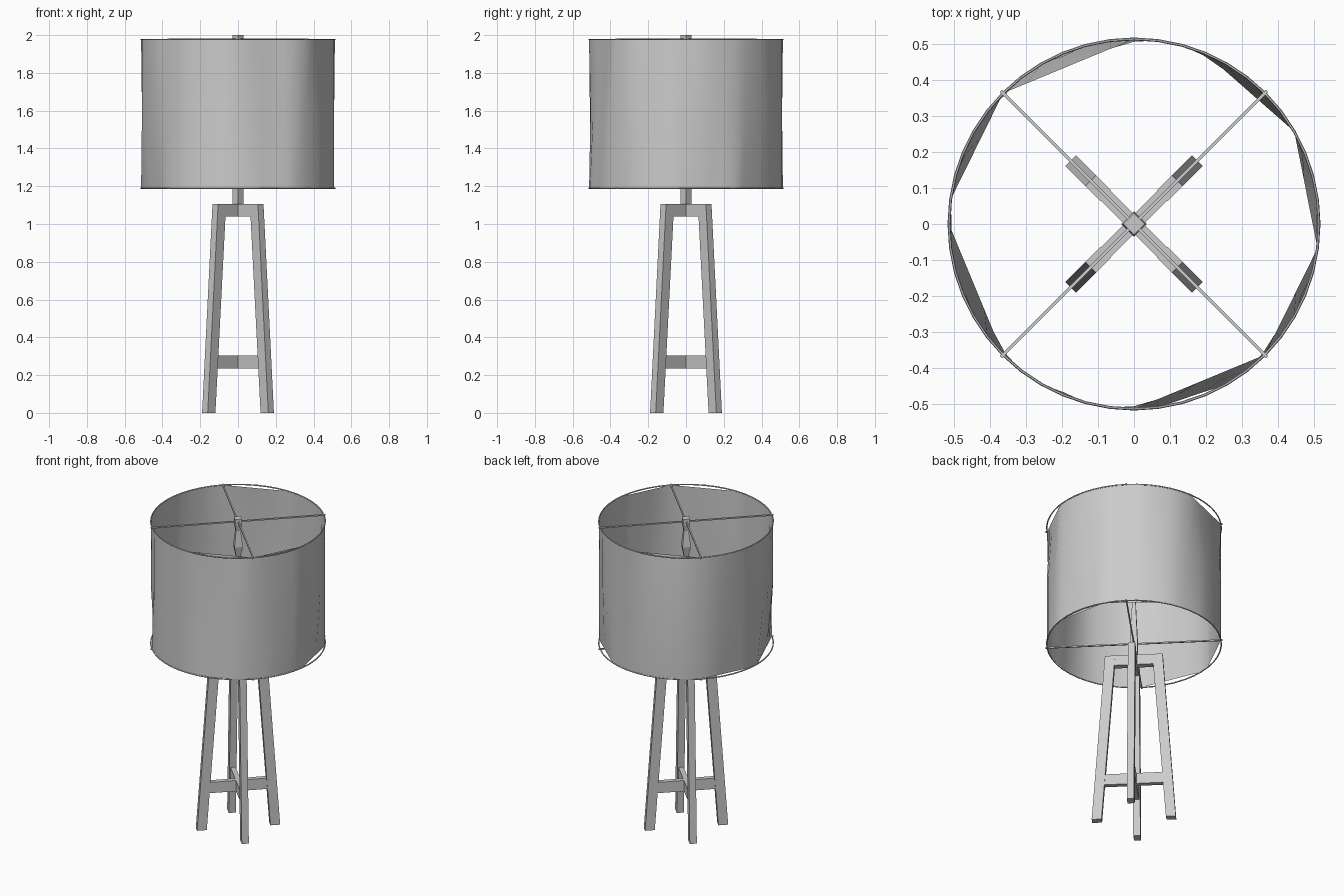
import bpy, bmesh, math, random
from mathutils import Matrix, Vector

cube = bpy.data.objects.get("Cube")
if cube:
    bpy.data.objects.remove(cube, do_unlink=True)
random.seed(4)

grey = bpy.data.materials.new("plain_grey")
grey.use_nodes = True
grey.diffuse_color = (0.6, 0.6, 0.6, 1)
grey.node_tree.nodes["Principled BSDF"].inputs["Base Color"].default_value = (0.6, 0.6, 0.6, 1)


def finish(bm, name, smooth=None, fix_normals=True):
    if fix_normals:
        bmesh.ops.recalc_face_normals(bm, faces=bm.faces)
    mesh = bpy.data.meshes.new(name)
    bm.to_mesh(mesh)
    bm.free()
    mesh.materials.append(grey)
    obj = bpy.data.objects.new(name, mesh)
    bpy.context.collection.objects.link(obj)
    if smooth:
        bpy.ops.object.select_all(action="DESELECT")
        obj.select_set(True)
        bpy.context.view_layer.objects.active = obj
        bpy.ops.object.shade_smooth_by_angle(angle=math.radians(smooth))
    return obj


def slab(name, outline, width, angle):
    """Extrude an (r, z) outline sideways and turn it about the z axis."""
    bm = bmesh.new()
    face = bm.faces.new([bm.verts.new((r, -width / 2, z)) for r, z in outline])
    grown = bmesh.ops.extrude_face_region(bm, geom=[face])["geom"]
    bmesh.ops.translate(bm, vec=(0, width, 0),
                        verts=[v for v in grown if isinstance(v, bmesh.types.BMVert)])
    bmesh.ops.rotate(bm, verts=bm.verts, matrix=Matrix.Rotation(math.radians(angle), 3, "Z"))
    return finish(bm, name)


def bar(name, half, low, high, width, angle):
    return slab(name, [(-half, low), (half, low), (half, high), (-half, high)], width, angle)


def loft(bm, rows, closed_ends=False):
    """Join rows of points around the axis with quads."""
    rings = [[bm.verts.new(p) for p in row] for row in rows]
    n = len(rings[0])
    for a, b in zip(rings, rings[1:]):
        for i in range(n):
            bm.faces.new((a[i], a[(i + 1) % n], b[(i + 1) % n], b[i]))
    if closed_ends:
        bm.faces.new(rings[0])
        bm.faces.new(rings[-1])


# Four splayed legs standing on the diagonals
for i, place in enumerate(("back_left", "back_right", "front_right", "front_left")):
    slab("leg_" + place, [(0.19, 0), (0.248, 0), (0.17, 1.105), (0.11, 1.105)],
         0.042, 45 + 90 * i)

# Crossed rails joining opposite legs
for i, angle in enumerate((45, 135)):
    bar(f"top_rail_{i + 1}", 0.13, 1.04, 1.105, 0.038, angle)
    bar(f"lower_rail_{i + 1}", 0.19, 0.235, 0.305, 0.03, angle)

# Square stem, narrow in the middle, with a finial
stem = [(0.03, 1.1), (0.03, 1.22), (0.014, 1.48), (0.014, 1.74),
        (0.036, 1.82), (0.02, 1.92), (0.03, 1.96), (0.03, 2.0)]
bm = bmesh.new()
loft(bm, [[(r * math.cos(i * math.pi / 2), r * math.sin(i * math.pi / 2), z)
           for i in range(4)] for r, z in stem], True)
finish(bm, "stem")

# Wire rings and cross wires at the top and bottom of the shade
TOP, BOTTOM, RADIUS = 1.977, 1.19, 0.513
for label, z in (("upper", TOP), ("lower", BOTTOM)):
    bpy.ops.mesh.primitive_torus_add(major_radius=RADIUS, minor_radius=0.004,
                                     major_segments=48, minor_segments=6, location=(0, 0, z))
    ring = bpy.context.object
    ring.name = label + "_ring"
    ring.data.materials.append(grey)
    for i, angle in enumerate((45, 135)):
        bar(f"{label}_wire_{i + 1}", 0.522, z - 0.004, z + 0.004, 0.008, angle)


# Fabric shade: nearly round, with some flat stretched stretches
def stretched(angle, chords):
    for start, end in chords:
        turn = (angle - start) % 360
        if turn <= end - start:
            half = math.radians((end - start) / 2)
            return RADIUS * math.cos(half) / math.cos(math.radians(turn) - half)
    return RADIUS


STEP = 7.5
angles = [i * STEP for i in range(48)]
panel = [(270, 307.5)]
top_chords = [(90, 135), (270, 315), (315, 352.5)]
low_chords = [(135, 172.5), (180, 225), (277.5, 300), (352.5, 390), (30, 67.5)]


def row(z, chords, wobble=0):
    points = []
    for a in angles:
        r = stretched(a, chords)
        lift = random.uniform(-wobble, wobble)
        t = math.radians(a)
        points.append(Vector((r * math.cos(t), r * math.sin(t), z + lift)))
    return points


bm = bmesh.new()
middle = row(1.6, panel, 0.03)
for i, p in enumerate(middle):
    if i % 3 == 0:          # small puckers in the cloth
        p.xy *= 0.985
loft(bm, [row(BOTTOM, low_chords), middle, row(TOP, top_chords)])
finish(bm, "shade", 40, False)
